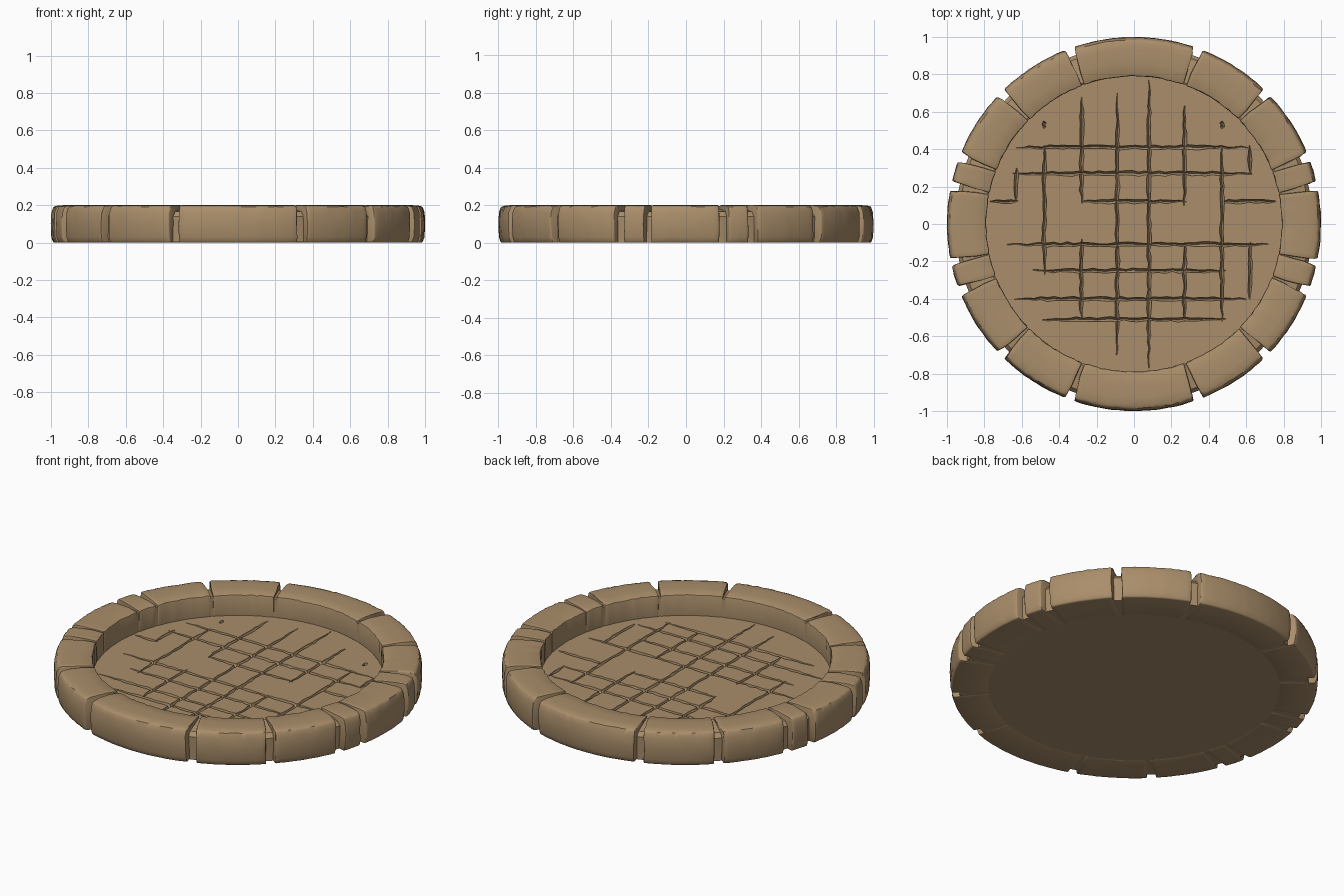
import bpy, bmesh, random
from math import sin, cos, pi, radians

random.seed(4)
if "Cube" in bpy.data.objects:
    bpy.data.objects.remove(bpy.data.objects["Cube"])

stone = bpy.data.materials.new("sandstone")
stone.use_nodes = True
COLOR = (0.40, 0.27, 0.145, 1)
stone.diffuse_color = COLOR
stone.node_tree.nodes["Principled BSDF"].inputs["Base Color"].default_value = COLOR

INNER, OUTER, TOP, FLOOR = 0.79, 0.997, 0.2, 0.07


def jitter(amount):
    return random.uniform(-amount, amount)


def make_object(name, bm):
    bmesh.ops.recalc_face_normals(bm, faces=bm.faces)
    mesh = bpy.data.meshes.new(name)
    bm.to_mesh(mesh)
    bm.free()
    obj = bpy.data.objects.new(name, mesh)
    bpy.context.collection.objects.link(obj)
    mesh.materials.append(stone)
    return obj


def activate(obj):
    bpy.ops.object.select_all(action="DESELECT")
    obj.select_set(True)
    bpy.context.view_layer.objects.active = obj


def loft(bm, rings):
    """Join closed rings of points into a capped solid."""
    loops = [[bm.verts.new(p) for p in ring] for ring in rings]
    n = len(loops[0])
    for a, b in zip(loops, loops[1:]):
        for i in range(n):
            j = (i + 1) % n
            bm.faces.new((a[i], a[j], b[j], b[i]))
    bm.faces.new(loops[0])
    bm.faces.new(loops[-1])


# Basin body: underside, recessed core behind the blocks, inner wall and floor
def circle(r, z, n=128):
    return [(r * cos(2 * pi * i / n), r * sin(2 * pi * i / n), z) for i in range(n)]


bm = bmesh.new()
loft(bm, [circle(r, z) for r, z in (
    (0.95, 0.002), (0.955, 0.14), (0.935, 0.165),
    (INNER + 0.012, 0.185), (INNER + 0.003, 0.18), (INNER + 0.003, FLOOR))])
basin = make_object("basin_body", bm)


# Floor cracks: wandering wedges cut into the floor
def crack_cutter(along_x, level, start, end):
    steps = max(4, int((end - start) / 0.035))
    rings = []
    for i in range(steps + 1):
        t = i / steps
        u = start + (end - start) * t
        v = level + jitter(0.004)
        taper = 0.25 + 0.75 * min(1, 6 * t, 6 * (1 - t))
        w = random.uniform(0.007, 0.014) * taper
        d = random.uniform(0.016, 0.026) * taper
        ring = []
        for dv, z in ((-w, FLOOR + 0.01), (w, FLOOR + 0.01), (w * 0.8, FLOOR - d * 0.4),
                      (0, FLOOR - d), (-w * 0.8, FLOOR - d * 0.4)):
            ring.append((u, v + dv, z) if along_x else (v + dv, u, z))
        rings.append(ring)
    bm = bmesh.new()
    loft(bm, rings)
    return make_object("crack_cutter", bm)


ROWS = [(0.41, -0.63, 0.61), (0.27, -0.65, 0.63), (0.12, -0.77, -0.62),
        (0.12, -0.28, 0.28), (0.12, 0.47, 0.76), (-0.11, -0.68, 0.72),
        (-0.25, -0.54, 0.49), (-0.4, -0.64, 0.6), (-0.51, -0.49, 0.49)]
COLUMNS = [(-0.63, 0.12, 0.3), (-0.48, -0.27, 0.42), (-0.28, 0.11, 0.68),
           (-0.28, -0.5, -0.08), (-0.09, -0.7, 0.7), (0.08, -0.77, 0.77),
           (0.27, 0.1, 0.63), (0.27, -0.52, -0.1), (0.47, -0.52, 0.42),
           (0.62, -0.4, -0.1), (0.62, 0.27, 0.42), (-0.48, 0.51, 0.55), (0.47, 0.51, 0.55)]
cutters = [crack_cutter(True, *row) for row in ROWS]
cutters += [crack_cutter(False, *col) for col in COLUMNS]
activate(basin)
for cutter in cutters:
    mod = basin.modifiers.new("crack", "BOOLEAN")
    mod.operation = "DIFFERENCE"
    mod.solver = "EXACT"
    mod.object = cutter
    bpy.ops.object.modifier_apply(modifier=mod.name)
    bpy.data.objects.remove(cutter)
bpy.ops.object.shade_smooth_by_angle(angle=radians(30))


# Rim blocks: curved stones with worn edges and wedge-shaped joints between them
def joint(width_in, width_out, r):
    t = (r - INNER) / (OUTER - INNER)
    return (width_in + (width_out - width_in) * t ** 2) / r


def rim_block(name, start, end):
    (a0, in0, out0), (a1, in1, out1) = start, end
    steps = max(5, round((a1 - a0) / 1.8))
    profile = [(INNER, 0), (INNER, TOP - 0.004), (0.86, TOP), (0.93, TOP), (0.965, TOP - 0.002),
               (OUTER - 0.012, TOP - 0.006), (OUTER, TOP * 0.8), (OUTER + 0.003, TOP * 0.5),
               (OUTER, TOP * 0.15), (OUTER - 0.01, 0)]
    rings = []
    for i in range(steps + 1):
        t = i / steps
        ring = []
        for k, (r, z) in enumerate(profile):
            lo = radians(a0) + joint(in0, out0, r)
            hi = radians(a1) - joint(in1, out1, r)
            a = lo + (hi - lo) * t
            if i in (0, steps):
                a += jitter(0.004)
            if k in (1, 5):
                r += jitter(0.003)
                z -= random.uniform(0, 0.005)
            elif k > 5:
                r += jitter(0.0015)
            ring.append((r * cos(a), r * sin(a), z))
        rings.append(ring)
    bm = bmesh.new()
    loft(bm, rings)
    block = make_object(name, bm)
    bevel = block.modifiers.new("worn_edges", "BEVEL")
    bevel.width = 0.007
    bevel.segments = 2
    bevel.limit_method = "ANGLE"
    bevel.angle_limit = radians(50)
    activate(block)
    bpy.ops.object.modifier_apply(modifier=bevel.name)
    bpy.ops.object.shade_smooth_by_angle(angle=radians(35))


# Joint angle, half width at the inner edge, half width at the outer edge
WIDE = (0.006, 0.028)
NARROW = (0.0, 0.02)
quarter = [11.8, 21, 44.6, 69.9]
angles = sorted(quarter + [180 - a for a in quarter]
                + [180 + a for a in quarter] + [360 - a for a in quarter])
joints = [(a, *(NARROW if a in (180 + quarter[0], 360 - quarter[0]) else WIDE)) for a in angles]
for i, start in enumerate(joints):
    end = joints[(i + 1) % len(joints)]
    if end[0] < start[0]:
        end = (end[0] + 360, *end[1:])
    rim_block(f"rim_block_{i + 1}", start, end)
